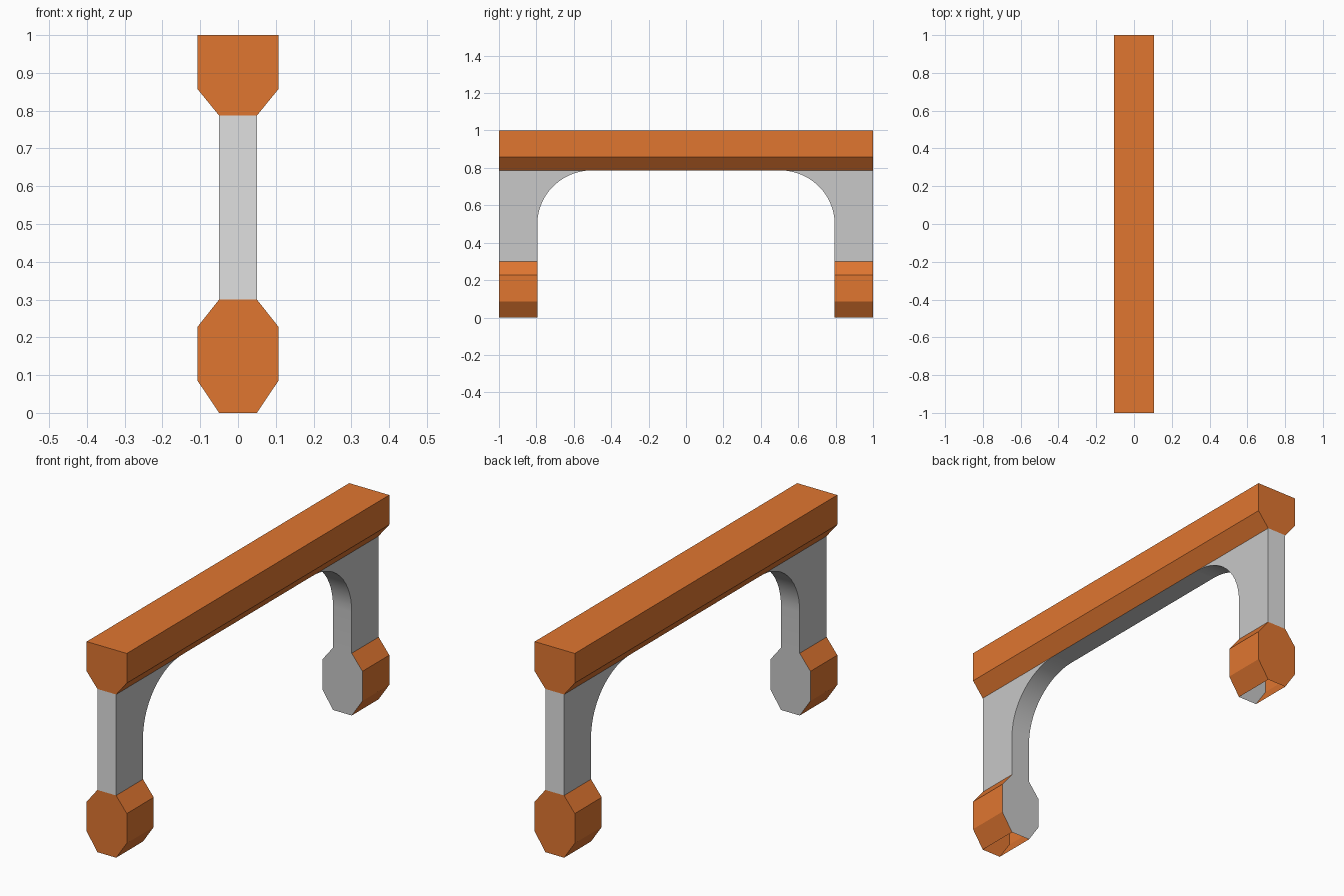
import bpy, bmesh, math
from mathutils import Vector

if "Cube" in bpy.data.objects:
    bpy.data.objects.remove(bpy.data.objects["Cube"])


def material(name, colour):
    m = bpy.data.materials.new(name)
    m.diffuse_color = (*colour, 1)
    m.use_nodes = True
    m.node_tree.nodes["Principled BSDF"].inputs["Base Color"].default_value = m.diffuse_color
    return m


ORANGE = material("orange", (0.745, 0.181, 0.030))
GREY = material("mid grey", (0.578, 0.578, 0.578))
LIGHT = material("light grey", (0.745, 0.745, 0.745))


def prism(name, profile, offset, materials, rule, skip=None, mirror=False):
    """Extrude a profile of 3D points; rule(normal) picks the colour, skip(normal) leaves faces open."""
    bm = bmesh.new()
    face = bm.faces.new([bm.verts.new(p) for p in profile])
    ext = bmesh.ops.extrude_face_region(bm, geom=[face], use_keep_orig=True)
    moved = [v for v in ext["geom"] if isinstance(v, bmesh.types.BMVert)]
    bmesh.ops.translate(bm, verts=moved, vec=Vector(offset))
    bmesh.ops.recalc_face_normals(bm, faces=bm.faces)
    bm.normal_update()
    for f in bm.faces:
        f.material_index = rule(f)
    if skip:
        bmesh.ops.delete(bm, geom=[f for f in bm.faces if skip(f)], context="FACES")
    mesh = bpy.data.meshes.new(name)
    bm.to_mesh(mesh)
    bm.free()
    for m in materials:
        mesh.materials.append(m)
    obj = bpy.data.objects.new(name, mesh)
    bpy.context.collection.objects.link(obj)
    if mirror:
        mod = obj.modifiers.new("Mirror", "MIRROR")
        mod.use_axis = (False, True, False)
        mod.use_mirror_merge = False
    return obj


W, N = 0.107, 0.05            # half widths: wide and narrow
INNER, FOOT_TOP, BEAM_LOW = -0.795, 0.30, 0.787


def symmetric(half, y):
    """Mirror a right-hand x/z outline into a closed profile at depth y."""
    return [(x, y, z) for x, z in half] + [(-x, y, z) for x, z in reversed(half)]


# Top beam with chamfered lower edges and a grey underside
prism("top_beam", symmetric([(N, BEAM_LOW), (W, 0.857), (W, 1.0)], -1), (0, 2, 0),
      [ORANGE, GREY], lambda f: int(f.normal.z < -0.9))

# Eight-sided feet: grey inner ends, open underneath
prism("feet", symmetric([(N, 0), (W, 0.085), (W, 0.228), (N, FOOT_TOP)], -1),
      (0, INNER + 1, 0), [ORANGE, GREY], lambda f: int(f.normal.y > 0.9),
      skip=lambda f: abs(f.normal.z) > 0.9, mirror=True)

# Legs curving into the beam, with lighter outer ends
STEPS = 14
CY, CZ = -0.5, 0.5
arc = [(-N, CY + (INNER - CY) * math.cos(a), CZ + (BEAM_LOW - CZ) * math.sin(a))
       for a in (math.pi / 2 * i / STEPS for i in range(STEPS + 1))]
legs = prism("arched_legs",
             [(-N, -1, BEAM_LOW), (-N, -1, FOOT_TOP), (-N, INNER, FOOT_TOP)] + arc,
             (2 * N, 0, 0), [GREY, LIGHT], lambda f: int(f.normal.y < -0.9),
             skip=lambda f: f.normal.z > 0.999 or
             (f.normal.z < -0.999 and f.calc_center_median().z < 0.4), mirror=True)
bpy.context.view_layer.objects.active = legs
legs.select_set(True)
bpy.ops.object.shade_smooth_by_angle(angle=math.radians(30))
